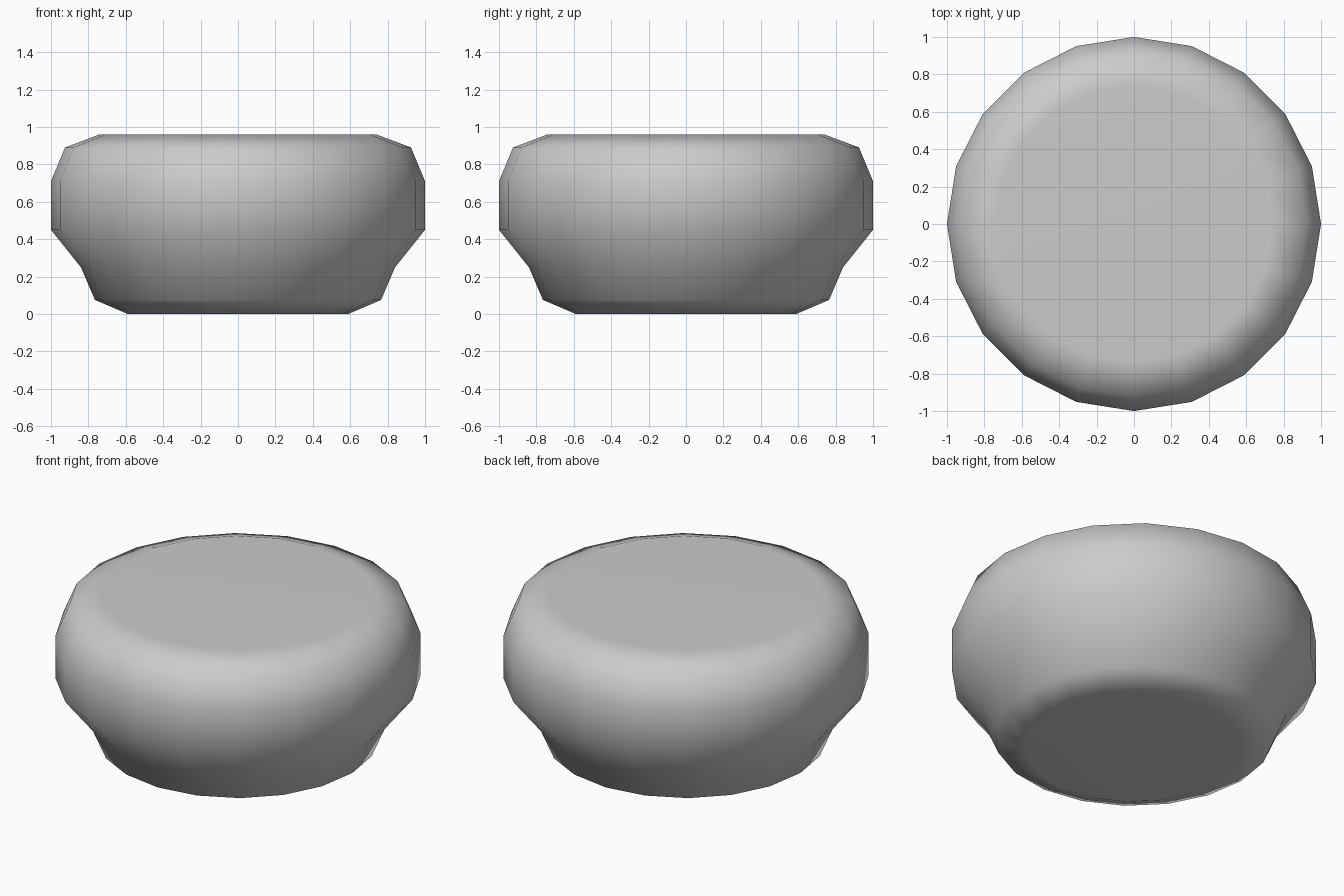
import bpy, bmesh, math

if "Cube" in bpy.data.objects:
    bpy.data.objects.remove(bpy.data.objects["Cube"])

SIDES = 20
# radius, height from the base up to the flat top
PROFILE = [(0.59, 0.0), (0.765, 0.075), (0.84, 0.25), (1.0, 0.45),
           (1.0, 0.71), (0.925, 0.89), (0.74, 0.96)]

# rounded knob body: stacked rings, bridged and capped
bm = bmesh.new()
rings = []
for r, z in PROFILE:
    rings.append([bm.verts.new((r * math.cos(2 * math.pi * i / SIDES),
                                r * math.sin(2 * math.pi * i / SIDES), z))
                  for i in range(SIDES)])
for low, high in zip(rings, rings[1:]):
    for i in range(SIDES):
        j = (i + 1) % SIDES
        bm.faces.new((low[i], low[j], high[j], high[i]))
bm.faces.new(rings[0][::-1])
bm.faces.new(rings[-1])
for f in bm.faces:
    f.smooth = True

mesh = bpy.data.meshes.new("round_body")
bm.to_mesh(mesh)
bm.free()
body = bpy.data.objects.new("round_body", mesh)
bpy.context.collection.objects.link(body)

# keep the large caps visually flat
body.modifiers.new("flat_caps", 'WEIGHTED_NORMAL')
